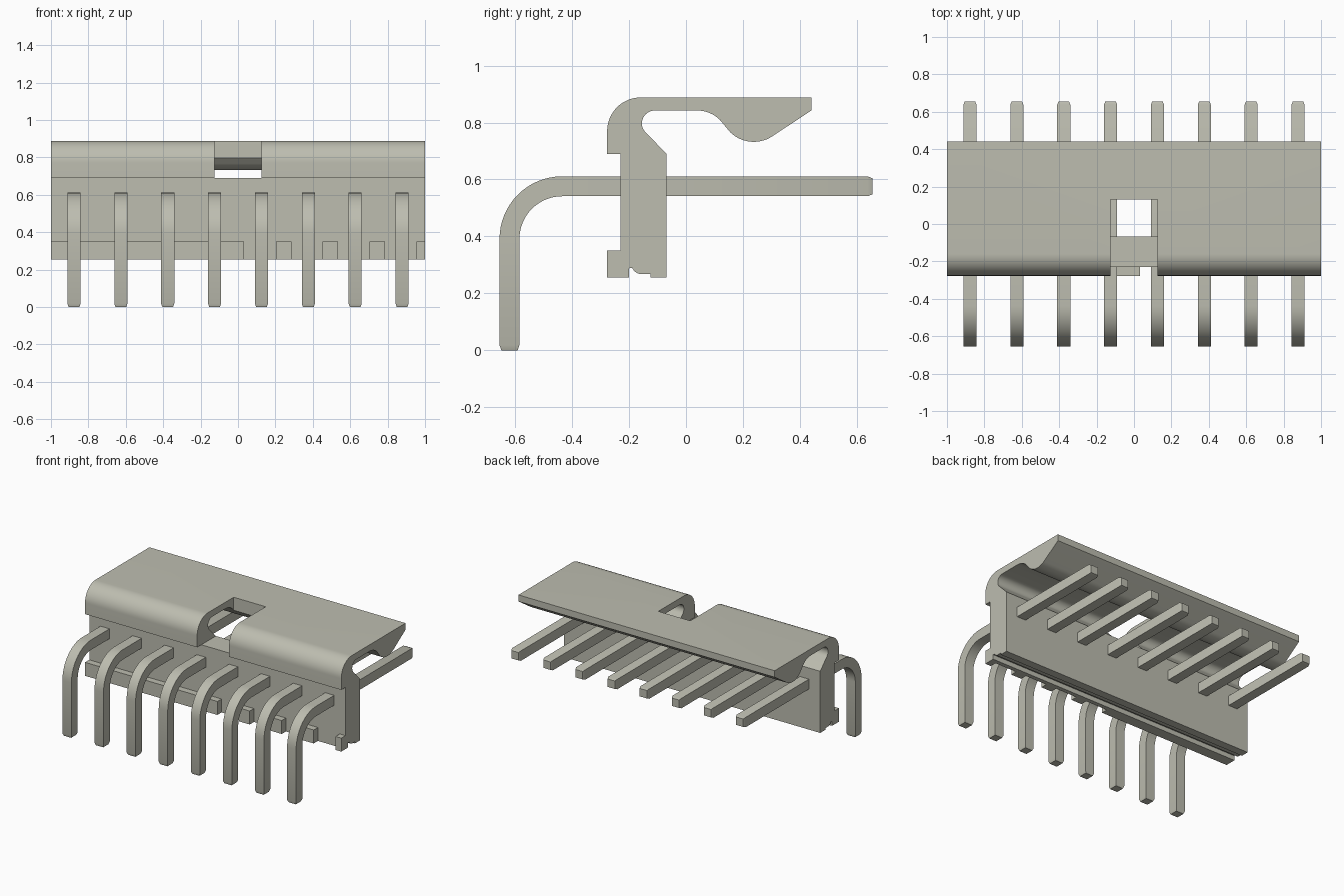
import bpy, bmesh, math
from mathutils import Vector

if "Cube" in bpy.data.objects:
    bpy.data.objects.remove(bpy.data.objects["Cube"], do_unlink=True)

mat = bpy.data.materials.new("warm_grey")
mat.use_nodes = True
COLOR = (0.51, 0.51, 0.435, 1)
mat.diffuse_color = COLOR
bsdf = next(n for n in mat.node_tree.nodes if n.type == 'BSDF_PRINCIPLED')
bsdf.inputs["Base Color"].default_value = COLOR
bsdf.inputs["Roughness"].default_value = 0.6


def finish(name, bm):
    """Turn a bmesh into a shaded, coloured object."""
    bmesh.ops.recalc_face_normals(bm, faces=bm.faces)
    me = bpy.data.meshes.new(name)
    bm.to_mesh(me)
    bm.free()
    me.materials.append(mat)
    ob = bpy.data.objects.new(name, me)
    bpy.context.collection.objects.link(ob)
    return ob


def activate(ob):
    bpy.ops.object.select_all(action='DESELECT')
    ob.select_set(True)
    bpy.context.view_layer.objects.active = ob


def smooth(ob):
    activate(ob)
    bpy.ops.object.shade_smooth_by_angle(angle=math.radians(25))


def arc(cy, cz, r, a0, a1, n=12):
    angles = [math.radians(a0 + (a1 - a0) * i / n) for i in range(n + 1)]
    return [(cy + r * math.cos(a), cz + r * math.sin(a)) for a in angles]


def extrude_x(name, profile, x0, x1):
    """Extrude a (y, z) outline from x0 to x1."""
    bm = bmesh.new()
    face = bm.faces.new([bm.verts.new((x0, y, z)) for y, z in profile])
    ext = bmesh.ops.extrude_face_region(bm, geom=[face])
    verts = [v for v in ext["geom"] if isinstance(v, bmesh.types.BMVert)]
    bmesh.ops.translate(bm, verts=verts, vec=(x1 - x0, 0, 0))
    return finish(name, bm)


def box(name, x0, x1, y0, y1, z0, z1):
    return extrude_x(name, [(y0, z0), (y1, z0), (y1, z1), (y0, z1)], x0, x1)


# Housing: wall, curved hood and overhanging latch in one outline
outline = [(-0.23, 0.255), (-0.23, 0.69), (-0.277, 0.69)]
outline += arc(-0.159, 0.77, 0.118, 180, 90, 16)
outline += [(0.44, 0.888), (0.44, 0.842)]
outline += arc(0.238, 0.85, 0.118, -56, -135, 14)      # latch bump
outline += arc(0.04, 0.73, 0.112, 45, 90, 8)           # blend into the plate
outline += arc(-0.11, 0.797, 0.045, 90, 225, 12)       # inner hook
outline += [(-0.068, 0.69), (-0.068, 0.255), (-0.125, 0.255), (-0.125, 0.267)]
outline += arc(-0.155, 0.304, 0.037, -90, -155, 5)     # groove under the wall
outline += [(-0.2, 0.288), (-0.2, 0.255)]
housing = extrude_x("housing", outline, -1, 1)

# Central window through the hood
cutter = box("window_cutter", -0.125, 0.125, -0.4, 0.13, 0.69, 1.0)
cutter.hide_render = True
cut = housing.modifiers.new("window", 'BOOLEAN')
cut.operation = 'DIFFERENCE'
cut.solver = 'EXACT'
cut.object = cutter
activate(housing)
bpy.ops.object.modifier_apply(modifier=cut.name)
bpy.data.objects.remove(cutter, do_unlink=True)
smooth(housing)

# Foot ledge: one long rail, then separate blocks
for i, (x0, x1) in enumerate([(-1, 0.033), (0.203, 0.285), (0.453, 0.535),
                              (0.703, 0.785), (0.955, 1)]):
    box("long_foot_rail" if i == 0 else f"foot_block_{i}",
        x0, x1, -0.277, -0.23, 0.255, 0.35)


def pin(name, x):
    """Square bent pin with tapered tips, swept along its centre line."""
    half, r = 0.035, 0.185
    cy, cz = -0.435, 0.391
    # path entries: y, z, direction angle of the cross-section, scale
    path = [(cy - r, 0, 180, 0.82), (cy - r, 0.018, 180, 1)]
    path += [(y, z, 180 - 90 * i / 16, 1)
             for i, (y, z) in enumerate(arc(cy, cz, r, 180, 90, 16))]
    path += [(0.638, cz + r, 90, 1), (0.655, cz + r, 90, 0.8)]
    bm = bmesh.new()
    rings = []
    for y, z, ang, s in path:
        a = math.radians(ang)
        out = Vector((0, math.cos(a), math.sin(a))) * half * s
        side = Vector((half * s, 0, 0))
        c = Vector((x, y, z))
        rings.append([bm.verts.new(p) for p in
                      (c - side - out, c + side - out, c + side + out, c - side + out)])
    for a, b in zip(rings, rings[1:]):
        for k in range(4):
            j = (k + 1) % 4
            bm.faces.new((a[k], a[j], b[j], b[k]))
    bm.faces.new(rings[0])
    bm.faces.new(rings[-1])
    smooth(finish(name, bm))


# Row of eight bent pins
for i in range(8):
    pin(f"pin_{i + 1}", -0.877 + 0.2506 * i)
